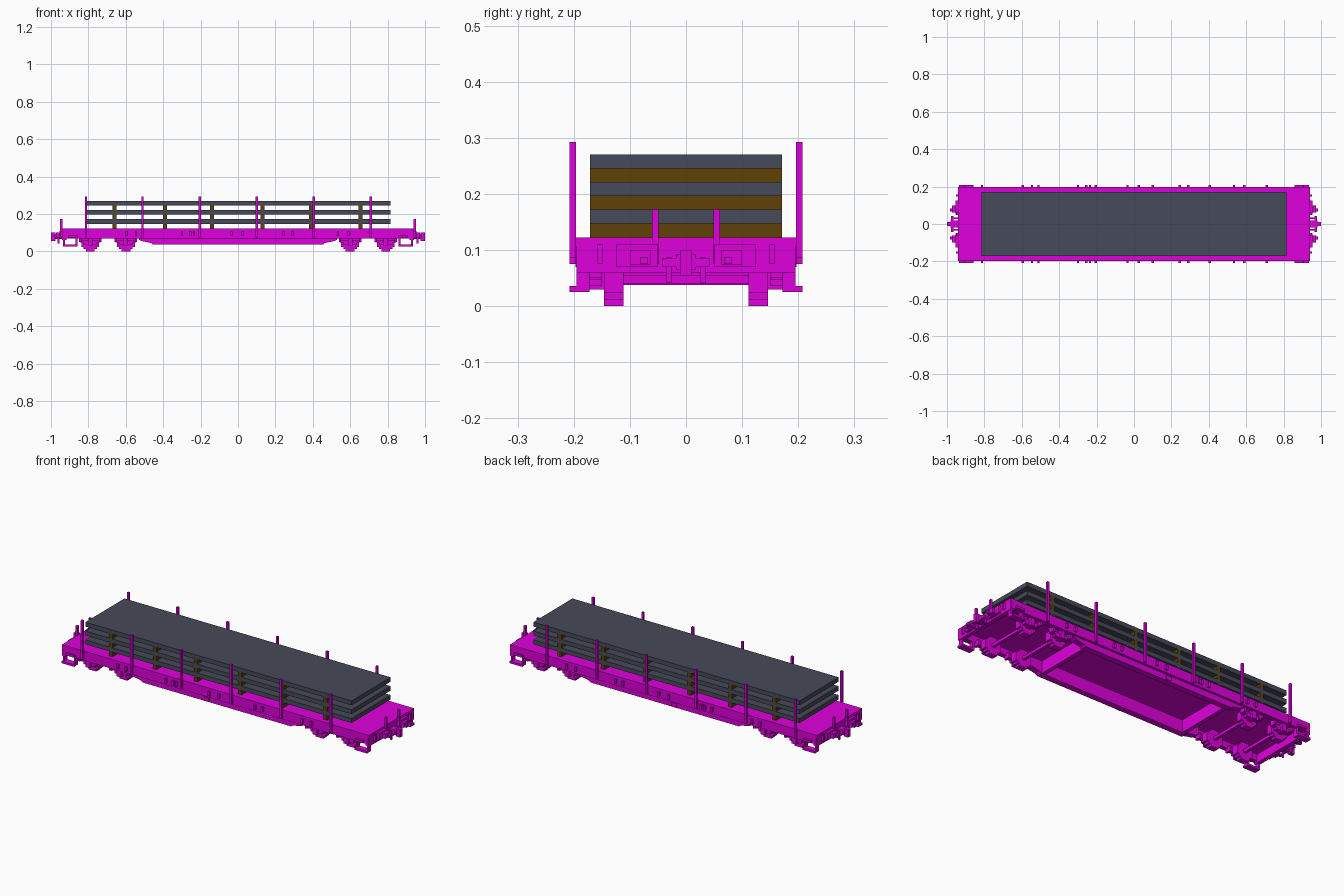
import bpy, bmesh
from itertools import product

cube = bpy.data.objects.get("Cube")
if cube:
    bpy.data.objects.remove(cube, do_unlink=True)


def material(name, rgb):
    m = bpy.data.materials.new(name)
    m.use_nodes = True
    m.diffuse_color = (*rgb, 1)
    m.node_tree.nodes["Principled BSDF"].inputs["Base Color"].default_value = (*rgb, 1)
    return m


MAGENTA = material("magenta paint", (0.74, 0.0, 0.72))
SLATE = material("slate grey", (0.062, 0.068, 0.1))
BROWN = material("brown timber", (0.118, 0.052, 0.002))


def finish(name, bm, mat):
    bmesh.ops.recalc_face_normals(bm, faces=bm.faces)
    me = bpy.data.meshes.new(name)
    bm.to_mesh(me)
    bm.free()
    me.materials.append(mat)
    ob = bpy.data.objects.new(name, me)
    bpy.context.collection.objects.link(ob)


def boxes(name, specs, mat=MAGENTA, mirror=""):
    """Boxes given as (x0, x1, y0, y1, z0, z1), repeated across the mirrored axes."""
    bm = bmesh.new()
    signs_x = (1, -1) if "x" in mirror else (1,)
    signs_y = (1, -1) if "y" in mirror else (1,)
    for (x0, x1, y0, y1, z0, z1), sx, sy in product(specs, signs_x, signs_y):
        geo = bmesh.ops.create_cube(bm, size=1)
        for v in geo["verts"]:
            v.co = (sx * (x1 if v.co.x > 0 else x0),
                    sy * (y1 if v.co.y > 0 else y0),
                    z1 if v.co.z > 0 else z0)
    finish(name, bm, mat)


def side_plate(name, profile, y0, y1):
    """Extrude an x-z outline between y0 and y1, on both sides."""
    bm = bmesh.new()
    for s in (1, -1):
        face = bm.faces.new([bm.verts.new((x, s * y0, z)) for x, z in profile])
        # keep the starting face so the plate is closed
        ext = bmesh.ops.extrude_face_region(bm, geom=[face], use_keep_orig=True)
        for v in ext["geom"]:
            if isinstance(v, bmesh.types.BMVert):
                v.co.y = s * y1
    finish(name, bm, MAGENTA)


# Load: three slabs on rows of timber bearers
boxes("slabs", [(-0.815, 0.815, -0.171, 0.171, z, z + 0.0245)
                for z in (0.1475, 0.1965, 0.2455)], SLATE)
boxes("bearers", [(x - 0.011, x + 0.011, -0.171, 0.171, z, z + 0.0245)
                  for x in (-0.66, -0.39, -0.14, 0.13, 0.39, 0.655)
                  for z in (0.1225, 0.172, 0.221)], BROWN)

# Deck and frame, open underneath
boxes("deck", [(-0.94, 0.94, -0.197, 0.197, 0.106, 0.122)])
boxes("end_sill", [(0.918, 0.94, -0.195, 0.195, 0.06, 0.118)], mirror="x")
side_plate("side_sill", [(-0.935, 0.118), (-0.935, 0.07), (0.935, 0.07), (0.935, 0.118)],
           0.172, 0.197)
side_plate("belly_beam", [(-0.53, 0.11), (-0.53, 0.062), (-0.515, 0.055), (-0.465, 0.045),
                          (-0.455, 0.037), (0.455, 0.037), (0.465, 0.045), (0.515, 0.055),
                          (0.53, 0.062), (0.53, 0.11)], 0.15, 0.184)
boxes("belly_cross_beam", [(0.43, 0.452, -0.16, 0.16, 0.038, 0.11)], mirror="x")

# Stakes along the sides and at the ends
STAKES = (-0.812, -0.51, -0.205, 0.1, 0.405, 0.71)
boxes("side_stakes", [(x - 0.006, x + 0.006, 0.196, 0.208, 0.075, 0.293)
                      for x in STAKES], mirror="y")
boxes("end_stakes", [(0.939, 0.951, 0.049, 0.061, 0.075, 0.172)], mirror="xy")

# Rope hooks along the sills
HOOKS = (-0.595, -0.545, -0.3, -0.255, -0.235, -0.035, 0.025, 0.245, 0.29, 0.535, 0.59)
boxes("side_hooks", [(x - 0.006, x + 0.006, 0.196, 0.208, 0.083, 0.108)
                     for x in HOOKS], mirror="y")
boxes("brake_panel", [(-0.075, -0.045, 0.183, 0.19, 0.04, 0.062)], mirror="y")

# Running gear: stepped wheels, axles, axle boxes and springs
wheels, axles, axle_boxes = [], [], []
for x in (0.6, 0.79):
    for hx, hz in ((0.024, 0.048), (0.036, 0.036), (0.048, 0.024)):
        wheels.append((x - hx, x + hx, 0.111, 0.146, 0.048 - hz, 0.048 + hz))
    axles.append((x - 0.008, x + 0.008, -0.12, 0.12, 0.04, 0.056))
    axle_boxes += [(x - 0.013, x + 0.013, 0.145, 0.185, 0.03, 0.075),
                   (x - 0.036, x + 0.036, 0.15, 0.172, 0.036, 0.05),
                   (x - 0.055, x + 0.055, 0.15, 0.172, 0.048, 0.06),
                   (x - 0.06, x - 0.048, 0.15, 0.184, 0.05, 0.08),
                   (x + 0.048, x + 0.06, 0.15, 0.184, 0.05, 0.08)]
boxes("wheels", wheels, mirror="xy")
boxes("axles", axles, mirror="x")
boxes("axle_boxes_and_springs", axle_boxes, mirror="xy")

# Shunter steps at the corners
boxes("corner_steps", [(0.858, 0.935, 0.172, 0.208, 0.025, 0.036),
                       (0.858, 0.868, 0.172, 0.195, 0.03, 0.075),
                       (0.925, 0.935, 0.172, 0.195, 0.03, 0.075),
                       (0.858, 0.91, 0.196, 0.208, 0.075, 0.087)], mirror="xy")

# Buffers, handrails, coupling and hoses on the end sills
boxes("buffers", [(0.935, 0.955, 0.05, 0.125, 0.07, 0.11),
                  (0.95, 0.972, 0.062, 0.1, 0.074, 0.1),
                  (0.97, 0.985, 0.068, 0.082, 0.075, 0.088)], mirror="xy")
boxes("end_handrails", [(0.938, 0.952, 0.148, 0.158, 0.075, 0.11)], mirror="xy")
boxes("coupling", [(0.935, 0.98, -0.018, 0.018, 0.065, 0.092),
                   (0.965, 0.978, -0.042, 0.042, 0.07, 0.085),
                   (0.975, 1.0, -0.01, 0.01, 0.055, 0.1)], mirror="x")
boxes("brake_hoses", [(0.938, 0.965, 0.026, 0.036, 0.075, 0.087),
                      (0.955, 0.965, 0.026, 0.036, 0.042, 0.08)], mirror="xy")
